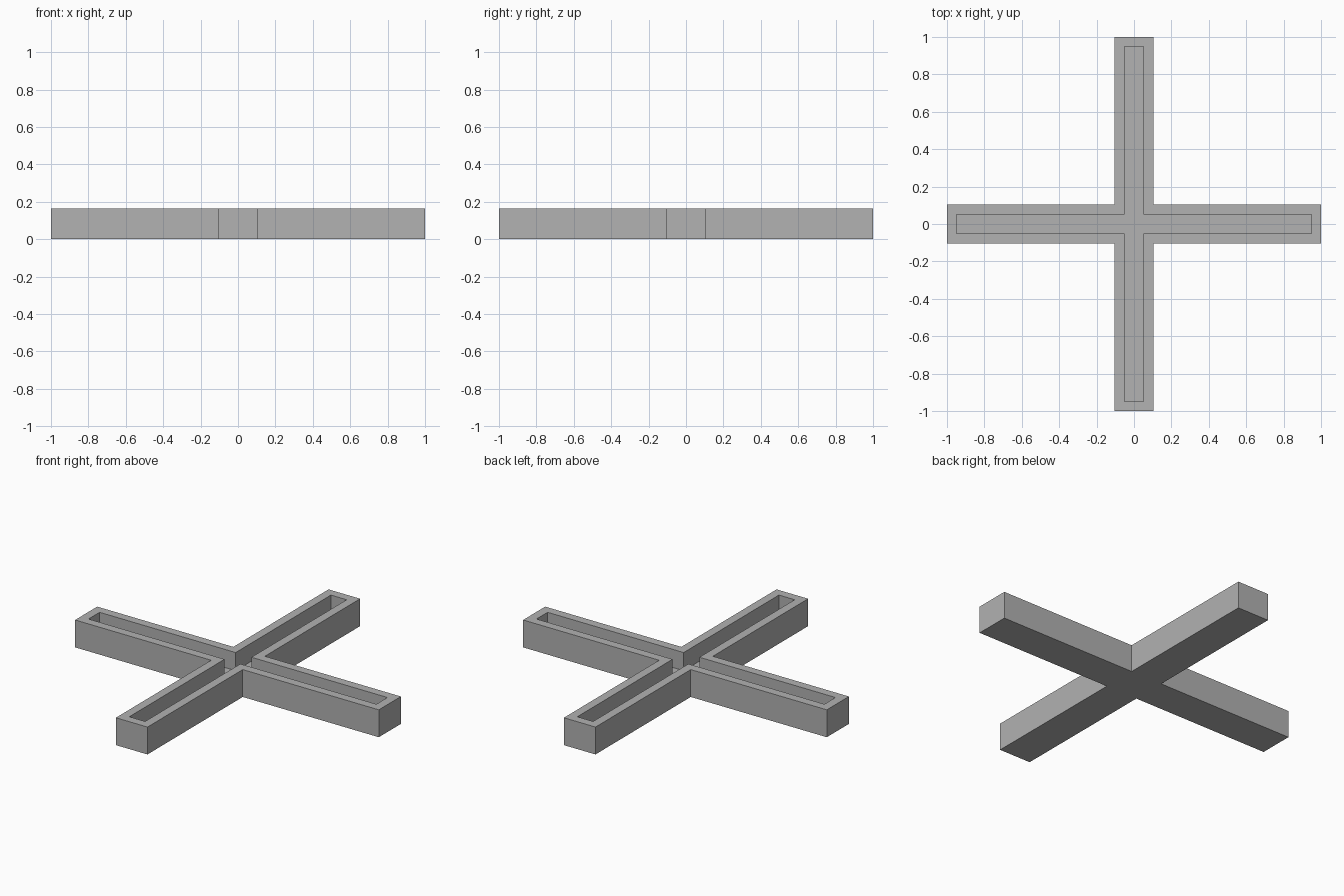
import bpy
import bmesh

cube = bpy.data.objects.get("Cube")
if cube:
    bpy.data.objects.remove(cube, do_unlink=True)

HALF = 1.0      # centre to arm end
WIDTH = 0.104   # half width of an arm
WALL = 0.052    # rim thickness
HEIGHT = 0.163
FLOOR = 0.055   # top of the channel floor

grey = bpy.data.materials.new("plain grey")
grey.use_nodes = True
colour = (0.445, 0.445, 0.445, 1.0)
grey.diffuse_color = colour
grey.node_tree.nodes["Principled BSDF"].inputs["Base Color"].default_value = colour


def cross_outline(reach, half):
    """Corners of a plus shape, counter-clockwise."""
    points = []
    x, y = 1, 0
    for _ in range(4):
        # three corners per arm, each arm turned a quarter
        for along, side in ((reach, -half), (reach, half), (half, half)):
            points.append((along * x - side * y, along * y + side * x))
        x, y = -y, x
    return points


bm = bmesh.new()


def ring(points, z):
    return [bm.verts.new((x, y, z)) for x, y in points]


outer = cross_outline(HALF, WIDTH)
inner = cross_outline(HALF - WALL, WIDTH - WALL)

# Outer wall, rim, channel wall
rings = [ring(outer, 0), ring(outer, HEIGHT), ring(inner, HEIGHT), ring(inner, FLOOR)]
for low, high in zip(rings, rings[1:]):
    for i in range(len(low)):
        j = (i + 1) % len(low)
        bm.faces.new((low[i], low[j], high[j], high[i]))

# Underside and channel floor
bm.faces.new(rings[0][::-1])
bm.faces.new(rings[-1])
bmesh.ops.recalc_face_normals(bm, faces=bm.faces)

mesh = bpy.data.meshes.new("cross_trough")
bm.to_mesh(mesh)
bm.free()
mesh.materials.append(grey)
trough = bpy.data.objects.new("cross_trough", mesh)
bpy.context.collection.objects.link(trough)
